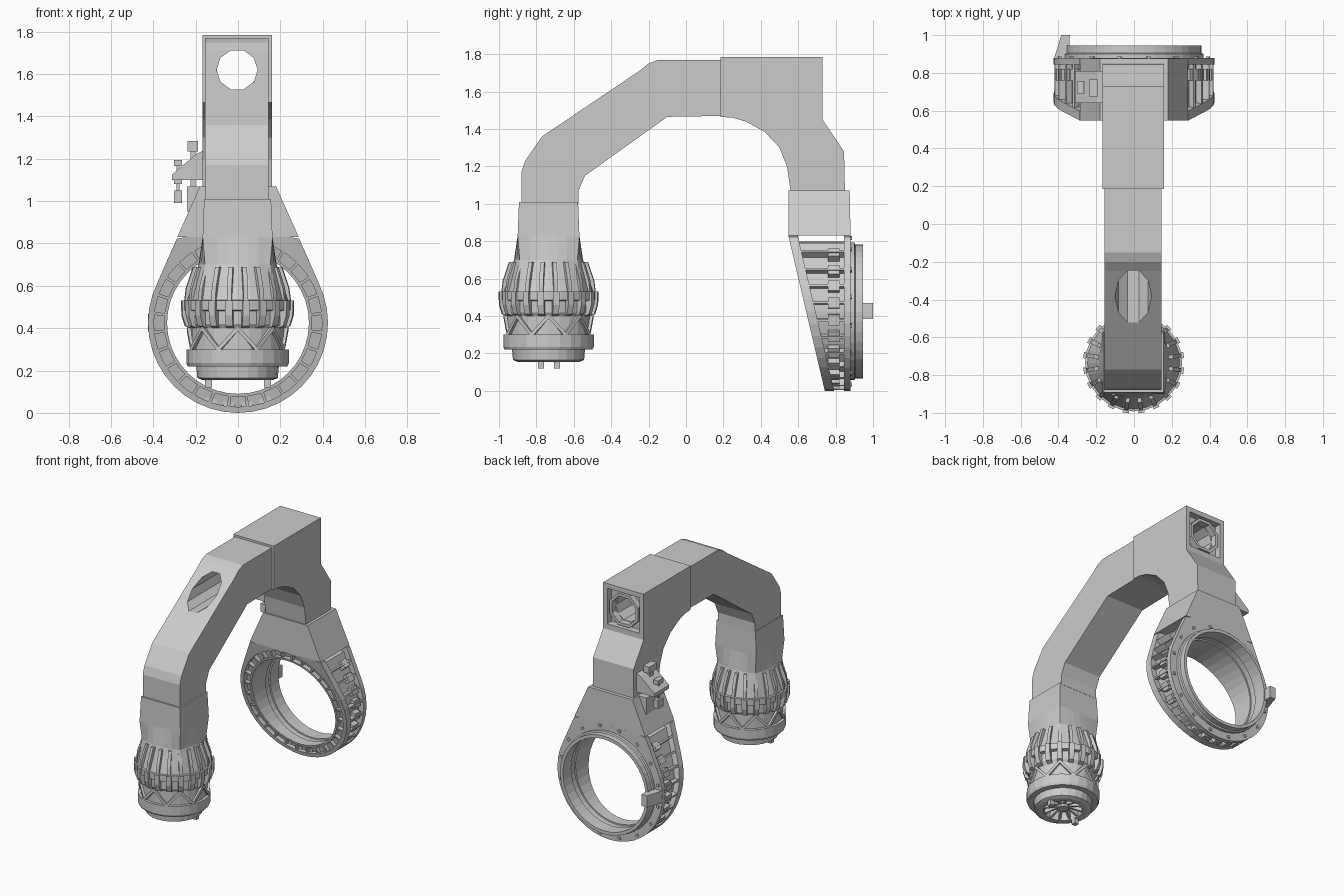
import bpy, bmesh
from math import sin, cos, pi, radians, acos, atan2
from mathutils import Vector

if "Cube" in bpy.data.objects:
    bpy.data.objects.remove(bpy.data.objects["Cube"])

def finish(bm, name):
    bmesh.ops.recalc_face_normals(bm, faces=bm.faces[:])
    me = bpy.data.meshes.new(name)
    bm.to_mesh(me)
    bm.free()
    ob = bpy.data.objects.new(name, me)
    bpy.context.collection.objects.link(ob)
    return ob

def loft(bm, loops, caps=True, closed=False):
    """Skin a list of equal-length point loops."""
    vs = [[bm.verts.new(p) for p in lp] for lp in loops]
    n = len(vs[0])
    pairs = list(zip(vs, vs[1:])) + ([(vs[-1], vs[0])] if closed else [])
    for a, b in pairs:
        for i in range(n):
            j = (i + 1) % n
            bm.faces.new((a[i], a[j], b[j], b[i]))
    if caps and not closed:
        bm.faces.new(vs[0])
        bm.faces.new(vs[-1])

def box(bm, x0, x1, y0, y1, z0, z1):
    loft(bm, [[(x0, y0, z), (x1, y0, z), (x1, y1, z), (x0, y1, z)] for z in (z0, z1)])

def side_extrude(name, prof, x0, x1):
    bm = bmesh.new()
    loft(bm, [[(x, y, z) for y, z in prof] for x in (x0, x1)])
    return finish(bm, name)

def circle_y(r, y, n, cx, cz, turn=0):
    return [(cx + r * cos(2 * pi * i / n + turn), y, cz + r * sin(2 * pi * i / n + turn)) for i in range(n)]

def cut(ob, cutter):
    m = ob.modifiers.new("cut", 'BOOLEAN')
    m.operation, m.solver, m.object = 'DIFFERENCE', 'EXACT', cutter
    bpy.context.view_layer.objects.active = ob
    bpy.ops.object.modifier_apply(modifier=m.name)

# --- two arm shells, side profiles (y, z)
forearm = side_extrude("forearm", [(-.88, 1.0), (-.88, 1.17), (-.86, 1.23), (-.77, 1.36), (-.25, 1.71), (-.20, 1.75),
                                   (-.15, 1.77), (.20, 1.77), (.20, 1.47), (-.10, 1.465), (-.54, 1.15),
                                   (-.575, 1.07), (-.575, 1.0)], -.155, .145)
upper_arm = side_extrude("upper_arm", [(.185, 1.785), (.73, 1.785), (.73, 1.45), (.845, 1.28), (.85, 1.06), (.56, 1.06),
                                       (.54, 1.2), (.5, 1.3), (.42, 1.385), (.32, 1.44), (.25, 1.46),
                                       (.185, 1.465)], -.168, .16)
# straight bore through both shells and square pocket at the rear
bm = bmesh.new()
loft(bm, [circle_y(.097, y, 10, -.004, 1.62) for y in (-1, 1)])
bore = finish(bm, "bore_cutter")
bm = bmesh.new()
box(bm, -.134, .126, .68, .8, 1.49, 1.75)
pocket = finish(bm, "pocket_cutter")
cut(forearm, bore)
cut(upper_arm, pocket)
cut(upper_arm, bore)
for c in (bore, pocket):
    bpy.data.objects.remove(c)
bm = bmesh.new()
T = pi / 8
loft(bm, [circle_y(r, y, 8, -.004, 1.62, T) for r, y in ((.103, .67), (.103, .725), (.125, .725), (.125, .67))], closed=True)
finish(bm, "rear_opening_collar")

# --- wrist head, around a vertical axis
CX, CY, N = -.002, -.735, 24
def sq(h, a):
    return h / max(abs(cos(a)), abs(sin(a)))
def wp(r, t, z, a):
    return (CX + r * cos(a) - t * sin(a), CY + r * sin(a) + t * cos(a), z)
def radial(bm, prof, w, a):
    loft(bm, [[wp(r, t, z, a) for r, z in prof] for t in (-w / 2, w / 2)])

bm = bmesh.new()
ang = [2 * pi * i / N for i in range(N)]
loops = []
for z, h, k in ((1.01, .158, 0), (.83, .165, 0), (.70, .18, .55), (.53, .23, 1)):
    loops.append([wp(sq(h, a) * (1 - k) + (h + .015 * k) * k, 0, z, a) for a in ang])
loft(bm, loops)
finish(bm, "wrist_hood")

bm = bmesh.new()
drum = [(.01, .215), (.12, .215), (.13, .155), (.165, .155), (.19, .165), (.195, .22), (.235, .22), (.242, .235),
        (.242, .30), (.222, .30), (.222, .40), (.235, .42), (.235, .48), (.257, .485), (.257, .53), (.2, .54)]
loft(bm, [[wp(r, 0, z, a) for a in ang] for r, z in drum])
finish(bm, "wrist_drum")

bm = bmesh.new()
for i in range(20):
    a = 2 * pi * (i + .5) / 20
    radial(bm, [(.2, .52), (.255, .52), (.246, .59), (.212, .69), (.18, .69)], .022, a)      # hood fin
    radial(bm, [(.22, .40), (.25, .41), (.266, .46), (.268, .53), (.22, .53)], .034, a)      # claw
finish(bm, "wrist_claws")

bm = bmesh.new()
for i in range(16):
    a0, a1 = 2 * pi * i / 16, 2 * pi * (i + 1) / 16
    za, zb = (.30, .40) if i % 2 else (.40, .30)
    loft(bm, [[wp(r, 0, z + d, a) for r, d in ((.215, -.013), (.24, -.013), (.24, .013), (.215, .013))]
              for a, z in ((a0, za), (a1, zb))])
finish(bm, "wrist_lattice")

bm = bmesh.new()
for i in range(12):
    radial(bm, [(.03, .22), (.03, .185), (.125, .16), (.135, .22)], .014, 2 * pi * i / 12)
loft(bm, [[wp(r, 0, z, 2 * pi * i / 12) for i in range(12)] for r, z in ((.05, .22), (.04, .17))])
for x, y in ((-.14, -.775), (.14, -.69)):
    box(bm, x - .017, x + .017, y - .017, y + .017, .12, .2)
finish(bm, "wrist_socket_vanes_and_pins")

# --- ring end, around a y axis; front face leans back towards the bottom
RC, RI, RO, Y1 = .425, .335, .425, .88
TAN = atan2(.18, .645) + acos(RO / (.18 ** 2 + .645 ** 2) ** .5)   # where the sloped sides touch the ring

def front(z):
    return .547 + max(0, .83 - z) * .235
def outer(p):
    p = abs((p + pi) % (2 * pi) - pi)
    return RO if p > TAN else min(RO / cos(TAN - p), .41 / cos(p))
def rp(r, p, y, lean, t=0):
    x, z = r * sin(p) + t * cos(p), RC + r * cos(p) - t * sin(p)
    return (x, front(z) + y if lean else y, z)

bm = bmesh.new()
M = 40
loops = []
for i in range(M):
    p = 2 * pi * i / M
    o = outer(p)
    sec = [(RI, 0, 1), (RI + .015, 0, 1), (RI + .015, .035, 1), (.397, .035, 1), (.397, 0, 1), (o, 0, 1), (o, .05, 1),
           (o - .04, .05, 1), (o - .04, .845, 0), (o, .845, 0), (o, Y1, 0), (RI, Y1, 0), (RI, .85, 0),
           (RI + .01, .85, 0), (RI + .01, .80, 0), (RI, .80, 0)]
    loops.append([rp(r, p, y, l) for r, y, l in sec])
loft(bm, loops, closed=True)
finish(bm, "ring_body")

bm = bmesh.new()
for i in range(28):
    p = 2 * pi * (i + .5) / 28
    # face ribs in the front groove
    loft(bm, [[rp(r, p, y, 1, t) for r, y in ((.345, .004), (.4, .004), (.4, .04), (.345, .04))] for t in (-.007, .007)])
    q = abs((p + pi) % (2 * pi) - pi)
    if q < radians(42):
        continue
    o = outer(p)
    # side ribs and the row of blocks between them
    loft(bm, [[rp(o - .05, p, .03, 1, t), rp(o - .003, p, .03, 1, t), rp(o - .003, p, .86, 0, t),
               rp(o - .05, p, .86, 0, t)] for t in (-.006, .006)])
    loft(bm, [[rp(r, p, y, 0, t) for r, y in ((o - .05, .76), (o - .008, .76), (o - .008, .82), (o - .05, .82))]
              for t in (-.028, .028)])
finish(bm, "ring_ribs")

bm = bmesh.new()
loft(bm, [[rp(r, 2 * pi * i / M, y, 0) for i in range(M)] for r, y in
          ((RI, .87), (.368, .87), (.368, .90), (.358, .905), (.358, .945), (RI, .945))], closed=True)
finish(bm, "ring_rear_flange")

bm = bmesh.new()
for i in range(16):   # rear bolts
    p = 2 * pi * (i + .5) / 16
    loft(bm, [[rp(r, p, y, 0, t) for r, t in ((.39, -.01), (.39, .01), (.408, .01), (.408, -.01))] for y in (.87, .888)])
# latch on one side of the rear flange
loft(bm, [[(-.425, .87, z), (-.345, .87, z), (-.34, 1.0, z), (-.385, 1.0, z), (-.40, .95, z)] for z in (.385, .47)])
finish(bm, "ring_bolts_and_latch")

bm = bmesh.new()
loft(bm, [[(-h, .547, z), (h, .547, z), (h, y, z), (-h, y, z)] for h, y, z in
          ((.287, Y1, .83), (.18, .875, 1.07))])
finish(bm, "ring_neck")

# --- small side bracket
bm = bmesh.new()
box(bm, -.24, -.16, .66, .80, .95, 1.07)
loft(bm, [[(-.312, y, 1.10), (-.16, y, 1.10), (-.16, y, 1.24), (-.2, y, 1.22), (-.312, y, 1.125)] for y in (.64, .81)])
box(bm, -.225, -.2, .70, .74, 1.0, 1.24)
box(bm, -.238, -.19, .675, .765, 1.235, 1.283)
box(bm, -.29, -.276, .715, .73, .99, 1.19)
for z0, z1 in ((.99, 1.05), (1.08, 1.10), (1.165, 1.195)):
    box(bm, -.302, -.264, .69, .755, z0, z1)
finish(bm, "side_bracket")
